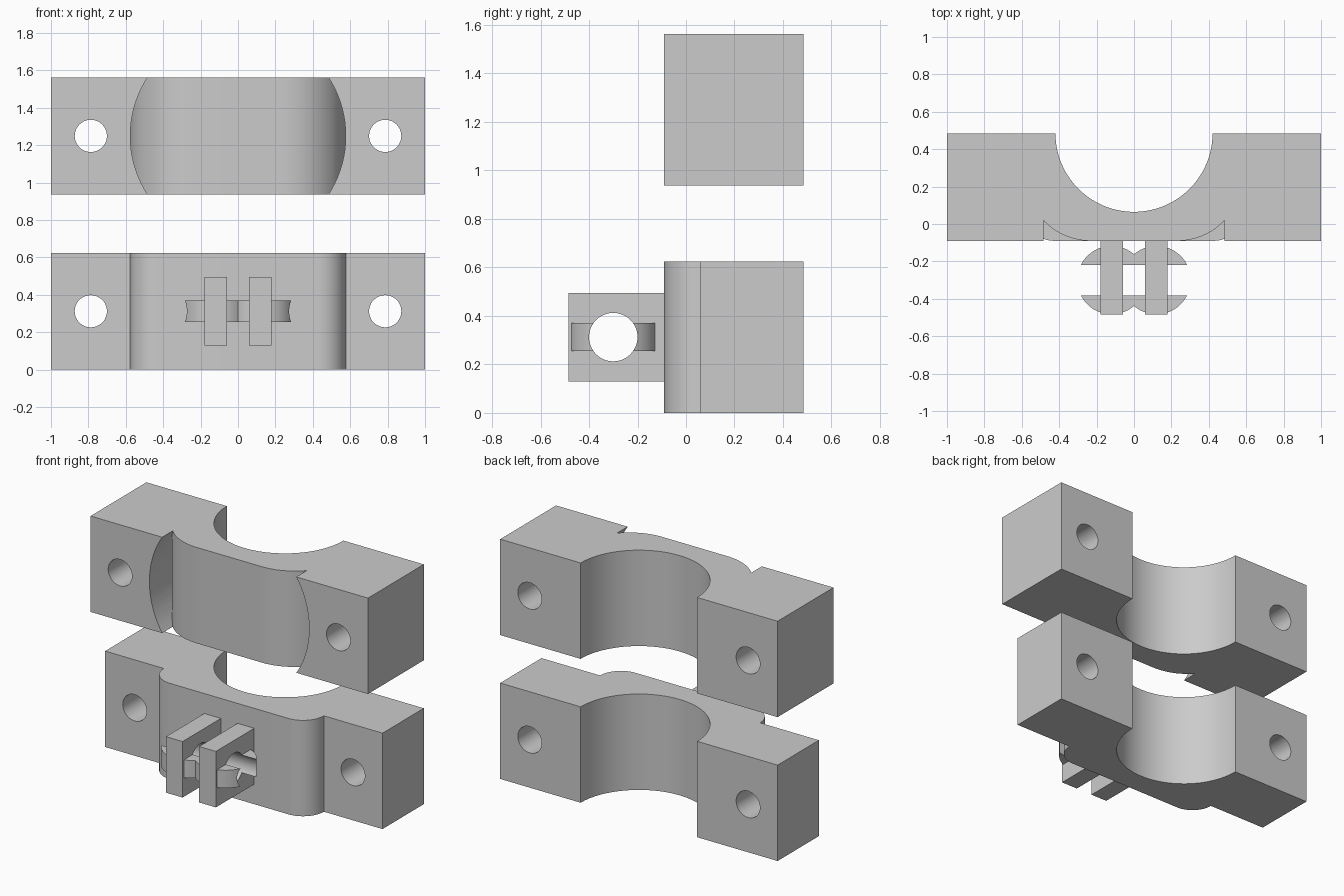
import bpy, bmesh
from math import sin, cos, radians, pi, acos

if "Cube" in bpy.data.objects:
    bpy.data.objects.remove(bpy.data.objects["Cube"])


def arc(cx, cy, r, a0, a1, n=16):
    return [(cx + r * cos(radians(a0 + (a1 - a0) * i / n)),
             cy + r * sin(radians(a0 + (a1 - a0) * i / n))) for i in range(n + 1)]


def mirror(pts):
    return [(-x, y) for x, y in reversed(pts)]


def prism(name, pts, a, b, axis='z'):
    """Extrude a 2D outline from a to b along z (xy), y (xz) or x (yz)."""
    place = {'z': lambda u, v, w: (u, v, w),
             'y': lambda u, v, w: (u, w, v),
             'x': lambda u, v, w: (w, u, v)}[axis]
    bm = bmesh.new()
    lo = [bm.verts.new(place(u, v, a)) for u, v in pts]
    hi = [bm.verts.new(place(u, v, b)) for u, v in pts]
    bm.faces.new(lo)
    bm.faces.new(hi)
    n = len(pts)
    for i in range(n):
        j = (i + 1) % n
        bm.faces.new((lo[i], lo[j], hi[j], hi[i]))
    bmesh.ops.recalc_face_normals(bm, faces=bm.faces)
    me = bpy.data.meshes.new(name)
    bm.to_mesh(me)
    bm.free()
    ob = bpy.data.objects.new(name, me)
    bpy.context.collection.objects.link(ob)
    return ob


def circle(cx, cy, r, n=48):
    return arc(cx, cy, r, 0, 360, n)[:-1]


def activate(ob):
    bpy.ops.object.select_all(action='DESELECT')
    ob.select_set(True)
    bpy.context.view_layer.objects.active = ob


def boolean(ob, cutter, op='DIFFERENCE'):
    cutter.hide_render = True
    m = ob.modifiers.new('bool', 'BOOLEAN')
    m.operation, m.solver, m.object = op, 'EXACT', cutter
    activate(ob)
    bpy.ops.object.modifier_apply(modifier=m.name)
    bpy.data.objects.remove(cutter)


def finish(ob):
    activate(ob)
    bpy.ops.object.shade_smooth_by_angle(angle=radians(30))


BACK, FRONT, H = 0.485, -0.09, 0.625
bore = arc(0, BACK, 0.42, 0, -180, 64)


def bolt_holes(ob, z):
    for s in (-1, 1):
        boolean(ob, prism('bolt_hole', circle(s * 0.787, z, 0.086), -0.3, 0.7, 'y'))


# Lower clamp half: stepped ends with a rounded central boss
right = arc(0.427, 0.06, 0.15, -90, 0) + [(1, 0.06), (1, BACK)]
lower = prism('lower_clamp', right + bore + mirror(right), 0, H)
bolt_holes(lower, H / 2)
finish(lower)

# Upper clamp half: full block with a round pocket leaving a curved pad
Z0 = 0.9375
ZM = Z0 + H / 2
right = [(1, FRONT), (1, BACK)]
upper = prism('upper_clamp', right + bore + mirror(right), Z0, Z0 + H)
bolt_holes(upper, ZM)
R = 0.344
side = arc(0.577 - R, FRONT + R, R, -90, 0, 28) + [(0.7, FRONT + R), (0.7, -0.3), (0.577 - R, -0.3)]
for outline in (side, mirror(side)):
    pocket = prism('pocket', outline, Z0 - 0.1, Z0 + H + 0.1)
    boolean(pocket, prism('pocket_round', circle(0, ZM, 0.576, 96), -0.4, 0.4, 'y'), 'INTERSECT')
    boolean(upper, pocket)
finish(upper)


# Hinge lugs on the lower boss, each with a pin hole
PY, PZ = -0.30, H / 2


def pin_hole(ob):
    boolean(ob, prism('pin_hole', circle(PY, PZ, 0.1), -0.5, 0.5, 'x'))


for label, x in (('left', -0.12), ('right', 0.12)):
    rect = [(-0.485, 0.13), (0.0, 0.13), (0.0, 0.495), (-0.485, 0.495)]
    lug = prism(label + '_lug', rect, x - 0.06, x + 0.06, 'x')
    pin_hole(lug)
    finish(lug)

# Double-disc flange around the lugs
a = 180 - acos(0.12 / 0.183) * 180 / pi
lobe = arc(0.12, PY, 0.183, -a, a, 40)
flange = prism('lug_flange', lobe + mirror(lobe)[::-1][::-1][1:-1], PZ - 0.058, PZ + 0.058)
pin_hole(flange)
finish(flange)
